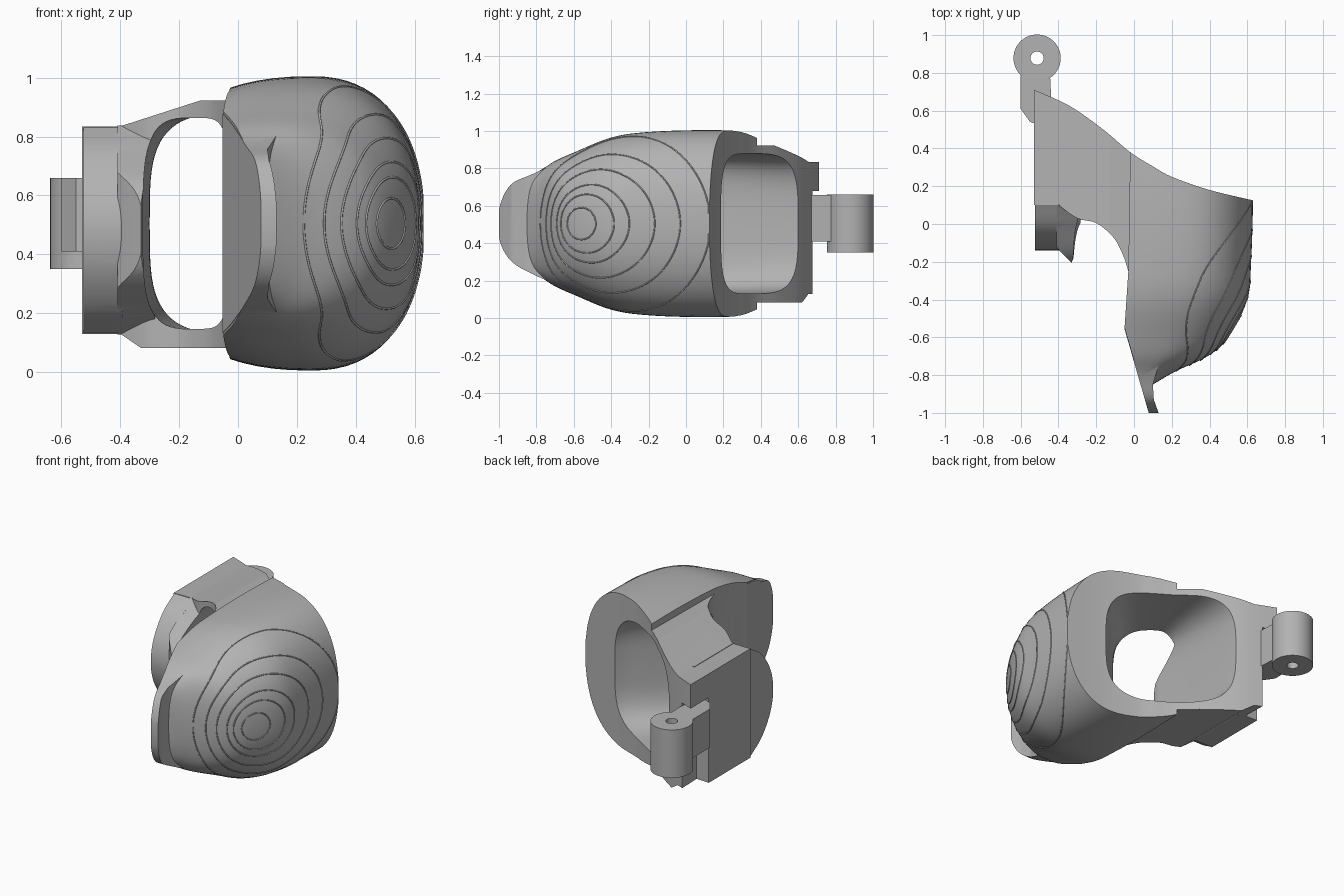
import bpy, bmesh, math
from mathutils import Vector
from mathutils.bvhtree import BVHTree

if "Cube" in bpy.data.objects:
    bpy.data.objects.remove(bpy.data.objects["Cube"])

grey = bpy.data.materials.new("plain_grey")
grey.use_nodes = True
grey.diffuse_color = (0.45, 0.45, 0.45, 1)
grey.node_tree.nodes["Principled BSDF"].inputs["Base Color"].default_value = (0.45, 0.45, 0.45, 1)
MID = 0.505


def spline(points, steps):
    """Smooth curve through tuples of any length."""
    p = [Vector(q) for q in points]
    out = []
    for i in range(len(p) - 1):
        a, b, c, d = p[max(i - 1, 0)], p[i], p[i + 1], p[min(i + 2, len(p) - 1)]
        m, n = (c - a) / 2, (d - b) / 2
        for k in range(steps):
            t = k / steps
            out.append(b * (2*t**3 - 3*t*t + 1) + m * (t**3 - 2*t*t + t)
                       + c * (3*t*t - 2*t**3) + n * (t**3 - t*t))
    return out + [p[-1]]


def make(name, bm):
    bmesh.ops.recalc_face_normals(bm, faces=bm.faces)
    mesh = bpy.data.meshes.new(name)
    bm.to_mesh(mesh)
    bm.free()
    mesh.materials.append(grey)
    ob = bpy.data.objects.new(name, mesh)
    bpy.context.scene.collection.objects.link(ob)
    return ob


def prism(name, outline, axis, lo, hi):
    """Extrude a 2D outline along x, y or z."""
    def place(p, h):
        return {"x": (h, p[0], p[1]), "y": (p[0], h, p[1]), "z": (p[0], p[1], h)}[axis]
    bm = bmesh.new()
    a = [bm.verts.new(place(p, lo)) for p in outline]
    b = [bm.verts.new(place(p, hi)) for p in outline]
    bm.faces.new(a)
    bm.faces.new(b)
    for i in range(len(a)):
        j = (i + 1) % len(a)
        bm.faces.new((a[i], a[j], b[j], b[i]))
    return make(name, bm)


def loft(name, sections):
    bm = bmesh.new()
    rings = [[bm.verts.new(co) for co in s] for s in sections]
    for r, s in zip(rings, rings[1:]):
        for i in range(len(r)):
            j = (i + 1) % len(r)
            bm.faces.new((r[i], r[j], s[j], s[i]))
    bm.faces.new(rings[0])
    bm.faces.new(rings[-1])
    return make(name, bm)


def combine(ob, other, operation):
    mod = ob.modifiers.new("combine", "BOOLEAN")
    mod.operation, mod.object, mod.solver = operation, other, "EXACT"
    bpy.context.view_layer.objects.active = ob
    bpy.ops.object.modifier_apply(modifier=mod.name)
    bpy.data.objects.remove(other)


def power(v, n):
    return math.copysign(abs(v) ** (2 / n), v)


def smooth(ob, angle):
    bpy.ops.object.select_all(action="DESELECT")
    ob.select_set(True)
    bpy.context.view_layer.objects.active = ob
    bpy.ops.object.shade_smooth_by_angle(angle=math.radians(angle))


angles = [2 * math.pi * i / 72 for i in range(72)]

# Curved rear edge shared by the dome and the side frame
rear = spline([(-.53, .71), (-.4, .655), (-.3, .6), (-.15, .49), (-.02, .38),
               (.1, .305), (.2, .25), (.4, .18), (.64, .123)], 5)

# Domed shell: y, centre x, right x, half height
rows = spline([(.5, .25, .63, .49), (.12, .25, .63, .5), (-.2, .24, .62, .49),
               (-.4, .2, .6, .46), (-.6, .13, .5, .38), (-.7, .1, .39, .335),
               (-.78, .06, .22, .285), (-.85, .02, .1, .25)], 6)
sections = []
for y, c, right, h in rows:
    s = []
    for t in angles:
        w = right - c if math.cos(t) > 0 else c + .35
        s.append((c + w * power(math.cos(t), 2.3), y, MID + h * power(math.sin(t), 2.3)))
    sections.append(s)
shell = loft("shell", sections)
plan = [tuple(p) for p in rear[20:]] + [(.8, .1), (.8, -1.1), (.109, -1.1), (-.05, -.55), (-.03, -.25)]
combine(shell, prism("dome_plan", plan, "z", -.2, 1.2), "INTERSECT")

# Side frame around the front opening
notch = spline([(-.03, -.25), (-.06, -.16), (-.11, -.07), (-.2, .005), (-.3, .03), (-.4, .1)], 5)
plan = [tuple(p) for p in rear[:21]] + [(.03, .3), (.03, -.22)] + [tuple(p) for p in notch] + [(-.53, .1)]
frame = prism("frame", plan, "z", 0, 1)
face = [(-.6, .833), (-.4, .835), (-.13, .922), (.1, .922), (.1, .082), (-.33, .082), (-.4, .13), (-.6, .13)]
combine(frame, prism("frame_face", face, "y", -1, 1), "INTERSECT")
combine(shell, frame, "UNION")


# Rounded cheek and the lip in front of it
def bowed(name, plan, tip, top, bottom):
    ob = prism(name, plan, "z", 0, 1)
    m = (top + bottom) / 2
    bow = spline([(.1, top), (-.02, m + .27), (tip + .03, m + .14), (tip, m),
                  (tip + .03, m - .14), (-.02, m - .27), (.1, bottom)], 6)
    outline = [tuple(p) for p in bow] + [(.65, bottom), (.65, top)]
    combine(ob, prism(name + "_bow", outline, "x", -1, 1), "INTERSECT")
    return ob


cheek = bowed("cheek", [(-.525, -.3), (-.4, -.3), (-.38, .56), (-.525, .56)], -.14, .831, .132)
combine(shell, cheek, "UNION")
lip = bowed("lip", [(-.41, .5), (-.41, -.12), (-.395, -.14), (-.33, -.205), (-.29, -.1), (-.25, .5)],
            -.21, .838, .128)
combine(shell, lip, "UNION")

# Front fin with a rounded tip
fin = prism("fin", [(-.052, -.55), (.078, -1), (.13, -1), (.105, -.93), (.1, -.85), (.13, -.75), (.1, -.5)],
            "z", 0, 1)
tip = spline([(-.5, .89), (-.65, .845), (-.82, .77), (-.94, .71), (-1, .58), (-1, .43),
              (-.94, .31), (-.82, .235), (-.65, .165), (-.5, .12)], 6)
combine(fin, prism("fin_tip", [tuple(p) for p in tip], "x", -1, 1), "INTERSECT")
combine(shell, fin, "UNION")

# Tunnel from the rear opening to the front opening: left xy, right xy, half height
tunnel = []
for lx, ly, rx, ry, h in spline([(-.3, .9, .47, .4, .375), (-.3, .6, .38, .19, .375), (-.31, .3, .2, .0, .37),
                                 (-.32, 0, -.03, -.25, .355), (-.325, -.4, -.07, -.6, .355)], 6):
    s = []
    for t in angles:
        k = .5 + .5 * power(math.cos(t), 3.6)
        s.append((lx + (rx - lx) * k, ly + (ry - ly) * k, MID + h * power(math.sin(t), 3.6)))
    tunnel.append(s)
combine(shell, loft("tunnel", tunnel), "DIFFERENCE")

# Recess for the hinge arm
combine(shell, prism("recess", [(-.7, .535), (-.44, .52), (-.45, .8), (-.7, .8)], "z", -.1, .68), "DIFFERENCE")
smooth(shell, 28)

# Hinge arm and barrel with a pin hole
barrel = prism("hinge", [(-.513 + .125 * math.cos(t), .878 + .125 * math.sin(t)) for t in angles], "z", .35, .66)
arm = prism("arm", [(-.6, .8), (-.6, .61), (-.55, .54), (-.43, .5), (-.445, .8)], "z", .41, .659)
combine(barrel, arm, "UNION")
hole = prism("pin", [(-.513 + .035 * math.cos(t), .878 + .035 * math.sin(t)) for t in angles[::2]], "z", 0, 1)
combine(barrel, hole, "DIFFERENCE")
smooth(barrel, 30)

# Fine concentric ridges on the dome
tree = BVHTree.FromObject(shell, bpy.context.evaluated_depsgraph_get())
out, side = Vector((.82, -.57, 0)), Vector((.57, .82, 0))
for n, r in enumerate([.09, .165, .22, .305, .39, .49]):
    pts = []
    for i in range(96):
        t = math.pi + 2 * math.pi * i / 96
        p = Vector((.49, -.54, MID)) + side * (.35 * r - .03 + r * math.cos(t))
        p.z += .95 * r * math.sin(t)
        hit = tree.ray_cast(p + out, -out)[0]
        if hit and hit.x > .16:
            pts.append(hit)
    curve = bpy.data.curves.new("ridge", "CURVE")
    curve.dimensions = "3D"
    curve.bevel_depth = .004
    curve.bevel_resolution = 1
    line = curve.splines.new("POLY")
    line.points.add(len(pts) - 1)
    for q, p in zip(line.points, pts):
        q.co = (*p, 1)
    line.use_cyclic_u = len(pts) == 96
    curve.materials.append(grey)
    ob = bpy.data.objects.new(f"dome_ridge_{n + 1}", curve)
    bpy.context.scene.collection.objects.link(ob)
